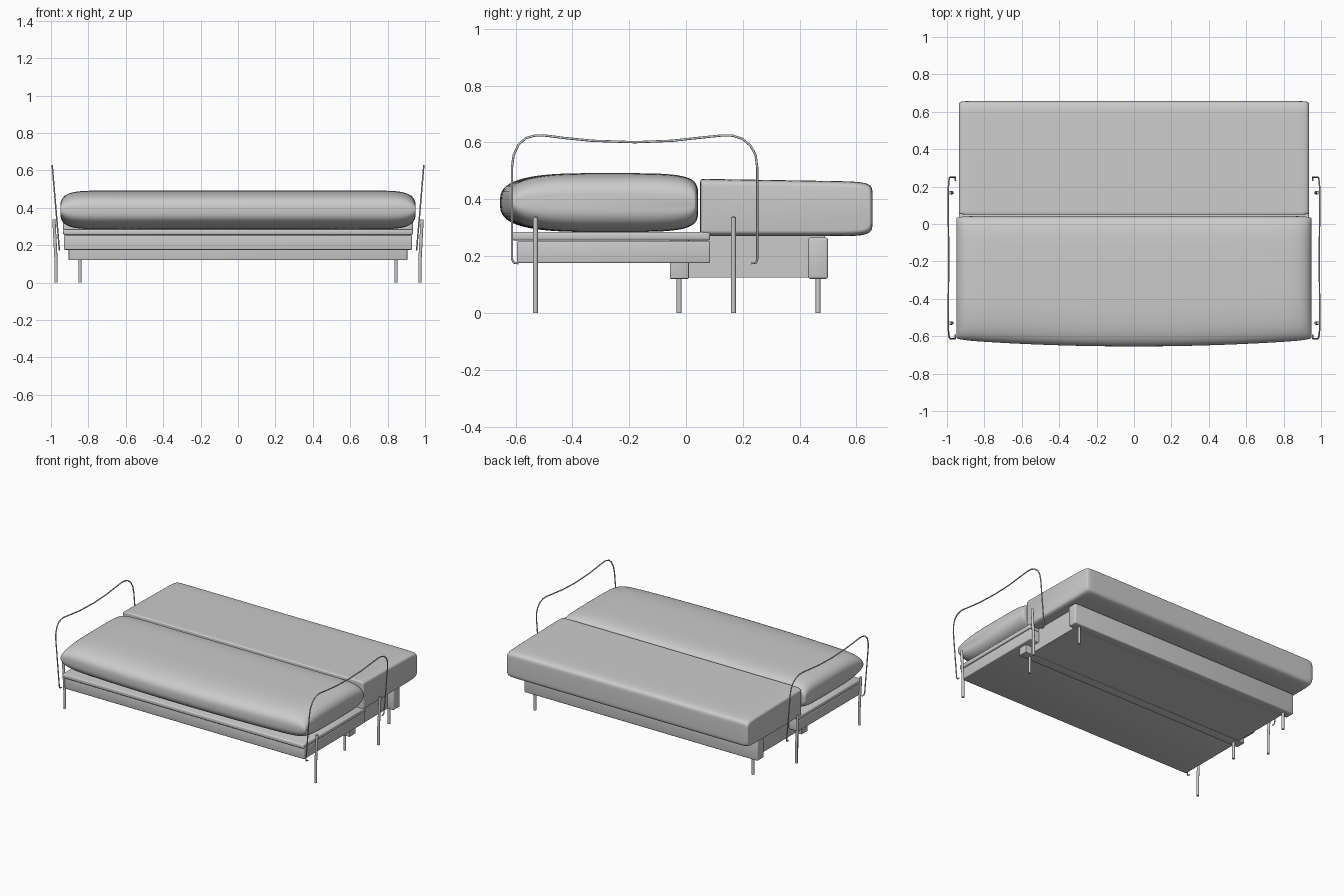
import bpy, bmesh, math
from mathutils import Vector

if "Cube" in bpy.data.objects:
    bpy.data.objects.remove(bpy.data.objects["Cube"])


def finish(name, bm, smooth=True):
    bmesh.ops.recalc_face_normals(bm, faces=bm.faces)
    me = bpy.data.meshes.new(name)
    bm.to_mesh(me)
    bm.free()
    ob = bpy.data.objects.new(name, me)
    bpy.context.collection.objects.link(ob)
    if smooth:
        bpy.ops.object.select_all(action='DESELECT')
        ob.select_set(True)
        bpy.context.view_layer.objects.active = ob
        bpy.ops.object.shade_smooth_by_angle(angle=math.radians(40))
    return ob


def box(name, x, y0, y1, z0, z1, bevel=0.0):
    """Box symmetric about x = 0."""
    bm = bmesh.new()
    bmesh.ops.create_cube(bm, size=1)
    for v in bm.verts:
        v.co = Vector((v.co.x * 2 * x, y0 + (v.co.y + .5) * (y1 - y0),
                       z0 + (v.co.z + .5) * (z1 - z0)))
    if bevel:
        bmesh.ops.bevel(bm, geom=bm.edges[:], offset=bevel, segments=3,
                        affect='EDGES', profile=0.5)
    return finish(name, bm)


def spow(v, p):
    return math.copysign(abs(v) ** p, v)


def cushion(name, hx, y0, y1, z0, z1, n_front, n_back, n_end, end_z, bow, taper):
    """Superellipse y-z profile lofted along x, closing in at both ends."""
    bm = bmesh.new()
    cy, hy, cz, hz = (y0 + y1) / 2, (y1 - y0) / 2, (z0 + z1) / 2, (z1 - z0) / 2
    rings, seg, steps = [], 64, 48
    for i in range(steps + 1):
        u = spow(math.sin(math.pi * (i / steps - .5)), .6)
        close = max(0, 1 - abs(u) ** n_end) ** .5
        sz, sy = end_z + (1 - end_z) * close, .965 + .035 * close
        ring = []
        for k in range(seg):
            t = 2 * math.pi * (k + .5) / seg
            n = n_back if math.cos(t) > 0 else n_front
            py, pz = spow(math.cos(t), 2 / n), spow(math.sin(t), 2 / n)
            y = cy + hy * sy * py + (bow * u * u * -py if py < 0 else 0)
            z = cz + hz * sz * pz - (taper * (py + 1) / 2 if pz > 0 else 0) * pz
            ring.append(bm.verts.new((hx * u, y, z)))
        rings.append(ring)
    for a, b in zip(rings, rings[1:]):
        for k in range(seg):
            j = (k + 1) % seg
            bm.faces.new((a[k], a[j], b[j], b[k]))
    bm.faces.new(rings[0])
    bm.faces.new(rings[-1])
    return finish(name, bm)


def tube(name, pts, r, sides=10):
    """Round bar swept along a list of points."""
    pts = [Vector(p) for p in pts]
    bm = bmesh.new()
    rings = []
    for i, p in enumerate(pts):
        d = (pts[min(i + 1, len(pts) - 1)] - pts[max(i - 1, 0)]).normalized()
        a = d.cross(Vector((1, 0, 0))).normalized()
        b = d.cross(a)
        rings.append([bm.verts.new(p + r * (math.cos(w) * a + math.sin(w) * b))
                      for w in (2 * math.pi * k / sides for k in range(sides))])
    for a, b in zip(rings, rings[1:]):
        for k in range(sides):
            j = (k + 1) % sides
            bm.faces.new((a[k], a[j], b[j], b[k]))
    bm.faces.new(rings[0])
    bm.faces.new(rings[-1])
    return finish(name, bm)


# Cushions: pillow-like seat in front, boxier back cushion behind
cushion("seat_cushion", .95, -.655, .043, .285, .492, 3, 5, 20, .25, .035, 0)
cushion("back_cushion", .935, .05, .657, .27, .472, 40, 9, 60, .8, 0, .01)

# Front frame: slatted board over a shallow box
box("seat_board", .935, -.612, .085, .255, .285, .008)
box("seat_frame", .93, -.595, .085, .175, .253, .006)

# Rear base: core with two full-width rails
box("base_core", .86, -.05, .49, .124, .27)
box("base_front_rail", .905, -.056, .01, .12, .265, .004)
box("base_rear_rail", .905, .43, .5, .12, .265, .008)

# Arm loop profile in (y, z)
arm = [(-.59, .175), (-.607, .177), (-.613, .19), (-.613, .51), (-.607, .555),
       (-.59, .592), (-.565, .615), (-.53, .625), (-.5, .625), (-.43, .616),
       (-.33, .606), (-.18, .601), (-.05, .606), (.06, .618), (.13, .625),
       (.165, .624), (.2, .612), (.228, .588), (.245, .555), (.251, .51),
       (.251, .19), (.247, .177), (.23, .175)]

for side, s in (("left", -1), ("right", 1)):
    tube(f"{side}_arm_loop", [(s * (.955 + (z - .175) * .085), y, z) for y, z in arm], .004)
    # Tall outer legs leaning slightly outward
    for place, y in (("front", -.53), ("rear", .167)):
        tube(f"{side}_{place}_outer_leg",
             [(s * .973, y, 0), (s * .973, y, .12), (s * .984, y, .332), (s * .9845, y, .338)], .009)
    # Short legs under the base
    for place, y in (("front", -.024), ("rear", .465)):
        tube(f"{side}_{place}_base_leg", [(s * .845, y, 0), (s * .845, y, .125)], .009)
